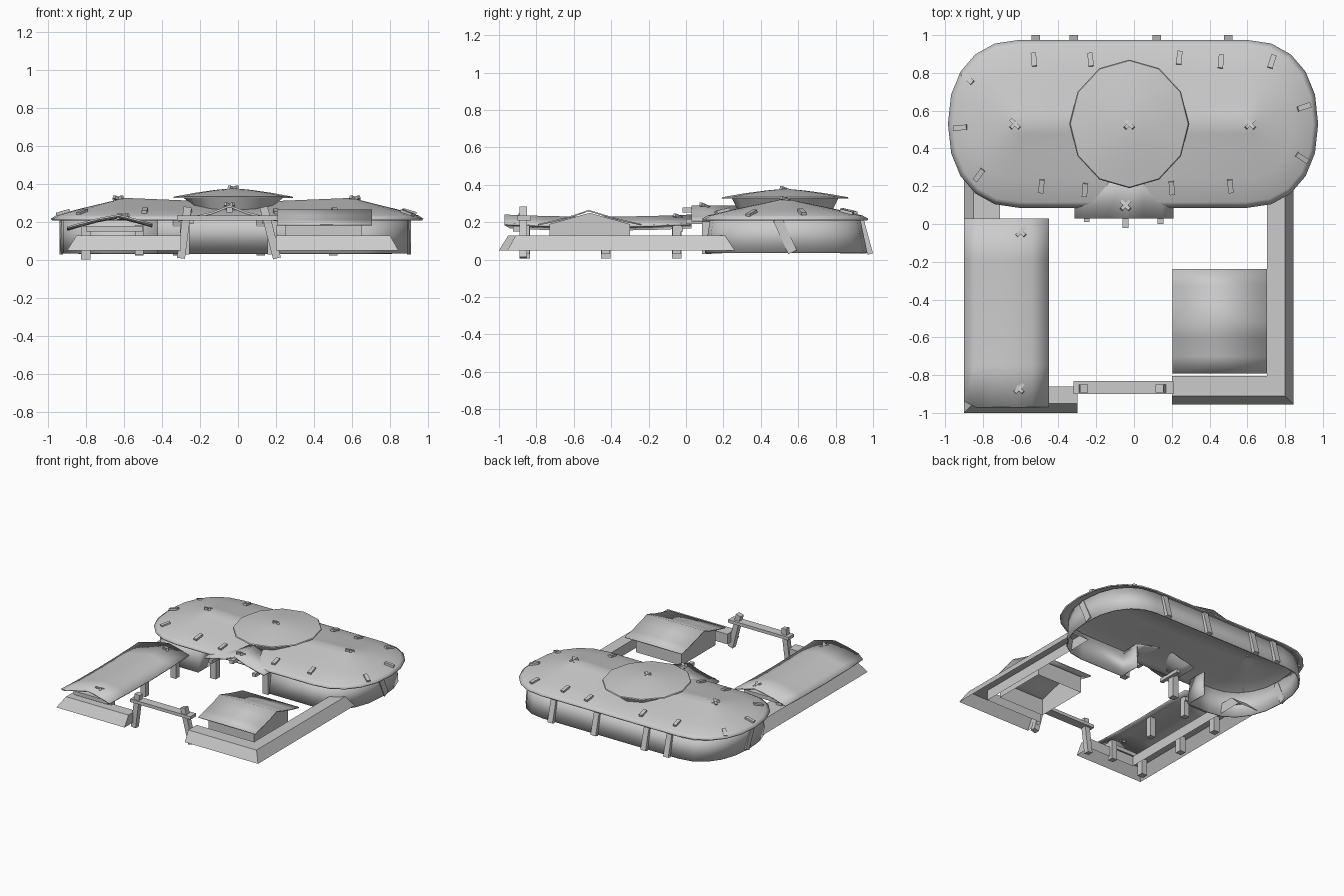
import bpy, bmesh, math
from mathutils import Vector

if "Cube" in bpy.data.objects:
    bpy.data.objects.remove(bpy.data.objects["Cube"])

def make(name, verts, faces, thick=0, smooth=False):
    me = bpy.data.meshes.new(name)
    me.from_pydata([tuple(v) for v in verts], [], faces)
    bm = bmesh.new()
    bm.from_mesh(me)
    bmesh.ops.remove_doubles(bm, verts=bm.verts, dist=0.0005)
    bm.to_mesh(me)
    bm.free()
    ob = bpy.data.objects.new(name, me)
    bpy.context.collection.objects.link(ob)
    bpy.context.view_layer.objects.active = ob
    bpy.ops.object.select_all(action='DESELECT')
    ob.select_set(True)
    if smooth:
        bpy.ops.object.shade_smooth_by_angle(angle=math.radians(35))
    if thick:
        m = ob.modifiers.new("thickness", 'SOLIDIFY')
        m.thickness = thick
        m.offset = -1
    return ob

def loft(name, rows, closed=False, thick=0, smooth=False, caps=()):
    """Skin a list of equal-length point rows."""
    n = len(rows[0])
    faces = list(caps)
    for r in range(len(rows) - 1):
        for i in range(n if closed else n - 1):
            j = (i + 1) % n
            faces.append((r*n + i, r*n + j, (r+1)*n + j, (r+1)*n + i))
    return make(name, [p for row in rows for p in row], faces, thick, smooth)

def beam(name, a, b, w=0.04, h=None):
    """Square bar between two points."""
    a, b = Vector(a), Vector(b)
    h = h or w
    d = (b - a).normalized()
    ref = Vector((0, 1, 0)) if abs(d.z) > 0.8 else Vector((0, 0, 1))
    s = d.cross(ref).normalized()
    t = s.cross(d)
    vs = [p + s*i*w/2 + t*j*h/2 for p in (a, b) for i, j in ((-1, -1), (1, -1), (1, 1), (-1, 1))]
    return make(name, vs, [(3, 2, 1, 0), (4, 5, 6, 7), (0, 1, 5, 4), (1, 2, 6, 5), (2, 3, 7, 6), (3, 0, 4, 7)])

def box(name, x0, x1, y0, y1, z0, z1):
    return beam(name, (x0, (y0+y1)/2, (z0+z1)/2), (x1, (y0+y1)/2, (z0+z1)/2), y1-y0, z1-z0)

CX, CY, HALF = -0.005, 0.53, 0.6
PROFILE = [(1, .218), (.93, .236), (.65, .266), (.35, .294), (.12, .315), (0, .328)]

def stadium(cy, ax, ay, cx=CX, n=10):
    """Long outline with rounded ends, counter-clockwise from the front right."""
    pts = []
    for sgn in (1, -1):
        for k in range(n + 1):
            a = -math.pi/2 + math.pi*k/n
            c, s = math.cos(a), math.sin(a)
            px = max(c, 0)**0.9 * ax
            py = math.copysign(abs(s)**0.9, s) * ay
            pts.append((cx + sgn*(HALF + px), cy + sgn*py))
    return pts

def sag(x, s):
    return 0.025*(1 - s)*max(0, 1 - abs(x)/HALF)

def roof_z(x, y):
    """Height of the main roof surface."""
    s = min(1, math.hypot(max(0, abs(x) - HALF)/0.38, (y - CY)/0.445))
    for (s1, z1), (s0, z0) in zip(PROFILE, PROFILE[1:]):
        if s >= s0:
            return z0 + (z1 - z0)*(s - s0)/(s1 - s0) - sag(x, s)

# hall wall, open at the front door and underneath
def wall_row(cy, ay, z):
    p = stadium(cy, 0.32, ay, -0.015)
    f = cy - ay
    p = [(0.2, 0.28), (0.2, f)] + p + [(-0.42, f), (-0.42, 0.28)]
    return [(x, y, z) for x, y in p]
loft("hall_wall", [wall_row(0.535, 0.435, 0.035), wall_row(0.53, 0.4, 0.225)], thick=0.01, smooth=True)

# main hall roof, concave slopes up to a sagging ridge
edge = stadium(CY, 0.38, 0.445)
def roof_row(s, z):
    row = []
    for i, (x, y) in enumerate(edge):
        q = edge[(i + 1) % len(edge)]
        rx = max(-HALF, min(HALF, x))
        row.append((rx + (x - rx)*s, CY + (y - CY)*s, z - sag(rx, s)))
        if abs(x - q[0]) > 1:
            for k in range(1, 6):
                mx = x + (q[0] - x)*k/6
                row.append((mx, CY + (y - CY)*s, z - sag(mx, s)))
    return row
loft("hall_roof", [roof_row(s, z) for s, z in PROFILE], closed=True, thick=0.01, smooth=True)

# raised twelve-sided lantern
def ring(r, z=None, n=12):
    pts = []
    for k in range(n):
        a = 2*math.pi*k/n
        x, y = -0.025 + 0.93*r*math.cos(a), CY + r*math.sin(a)
        pts.append((x, y, z if z else roof_z(x, y) - 0.006))
    return pts
loft("lantern_drum", [ring(0.25), ring(0.285, 0.33)], closed=True, smooth=True)
loft("lantern_roof", [ring(0.28, 0.326), ring(0.34, 0.327), ring(0.335, 0.334), ring(0.22, 0.354),
                      ring(0.1, 0.37), ring(0, 0.379)], closed=True, smooth=True)

# rafter pegs around the hall roof, pointing outwards
pegs = [(-.53, .87), (-.23, .87), (.24, .88), (.46, .86), (.73, .86), (.9, .62), (.89, .35),
        (.51, .2), (.2, .19), (-.26, .18), (-.49, .2), (-.82, .26), (-.92, .51), (-.88, .77)]
for x, y in pegs:
    c = Vector((max(-0.62, min(0.62, x)), CY, 0))
    if abs(x) < 0.62:
        c.x = x - 0.03*math.copysign(1, x)
    d = (Vector((x, y, 0)) - c).normalized()*0.035
    ends = [(x + k*d.x, y + k*d.y) for k in (-1, 1)]
    beam("rafter_peg", *[(u, v, roof_z(u, v) + 0.004) for u, v in ends], 0.028, 0.022)

# small crossed pegs on the peaks
for x, y, z in ((-.63, .53, .322), (.615, .53, .322), (-.025, .53, .374),
                (-.6, -.04, .228), (-.61, -.87, .228), (-.045, .1, .286)):
    for s in (1, -1):
        beam("crossed_peg", (x - .022*s, y + .022, z - .008), (x + .022*s, y - .022, z + .01), 0.018)

# leaning buttress posts on the back and the ends
for x in (-.52, -.32, .12, .5):
    beam("back_post", (x, .985, 0.03), (x, 0.935, 0.215), 0.045, 0.03)
for x in (0.9, -0.93):
    beam("end_post", (x, 0.57, 0.04), (x, 0.49, 0.215), 0.02, 0.05)

# entrance porch roof with projecting beams
porch = [(-.315, .215), (-.25, .228), (-.14, .253), (-.045, .29), (.05, .253), (.15, .228), (.21, .215)]
loft("porch_roof", [[(x, y, z) for x, z in porch] for y in (0.03, 0.3)], thick=0.012, smooth=True)
for x, y, z in ((-.25, .01, .203), (-.045, -.02, .265), (.14, .0, .203)):
    beam("porch_beam", (x, y, z), (x, 0.2, z), 0.03, 0.026)
for x in (-.28, .18):
    beam("porch_post", (x, 0.11, 0.03), (x, 0.11, 0.215), 0.05)

# low battered yard walls, hollow underneath
def yard_wall(name, xo, xt, xi, xe, yo, yt, yi):
    def row(x, ya, y, z):
        return [(x, ya, z), (x, y, z), (xe, y, z)]
    rows = [row(xo, .33, yo, .05), row(xt, .25, yt, .13), row(xi, .25, yi, .13), row(xi, .33, yi, .05)]
    loft(name, rows, caps=[(0, 3, 6, 9), (2, 11, 8, 5)])
yard_wall("left_yard_wall", -.9, -.85, -.71, -.3, -1, -.95, -.86)
yard_wall("right_yard_wall", .845, .8, .705, .2, -.955, -.91, -.805)

# left long shed roof, ridge along y and slightly sagging
prof = [(-.9, .172), (-.84, .19), (-.74, .217), (-.63, .237), (-.54, .215), (-.45, .19)]
rows = []
for y, dz in ((-.97, .004), (-.75, -.004), (-.47, -.008), (-.19, -.004), (.03, .004)):
    rows.append([(x, y + (0.03 if x < -.88 and y < -.9 else 0), z + dz) for x, z in prof])
loft("left_shed_roof", rows, thick=0.01, smooth=True)
for y in (-.86, -.43, -.05):
    beam("shed_outer_post", (-.8, y, 0.005), (-.8, y, 0.18), 0.05)
    beam("shed_inner_post", (-.52, y, 0.03), (-.52, y, 0.185), 0.045)
for y in (-.9, -.04):
    box("shed_tie_beam", -.8, -.5, y - .025, y + .025, .15, .18)

# right shed with a roof ridge along x
prof = [(-.79, .183), (-.7, .203), (-.6, .23), (-.52, .258), (-.43, .23), (-.33, .203), (-.24, .183)]
loft("right_shed_roof", [[(x, y, z) for y, z in prof] for x in (.705, .205)], thick=-0.008, smooth=True)
sq = [(.25, -.73), (.65, -.73), (.65, -.3), (.25, -.3)]
loft("right_shed_wall", [[(x, y, z) for x, y in sq] for z in (.06, .19)], closed=True)
for x in (.25, .65):
    make("right_shed_gable", [(x, -.73, .19), (x, -.3, .19), (x, -.515, .25)], [(0, 1, 2)])

# front gate with splayed posts
for x0, x1 in ((-.3, -.265), (.205, .135)):
    beam("gate_post", (x0, -.87, 0.01), (x1, -.87, 0.28), 0.042)
box("gate_lintel", -.32, .21, -.9, -.83, .21, .235)
